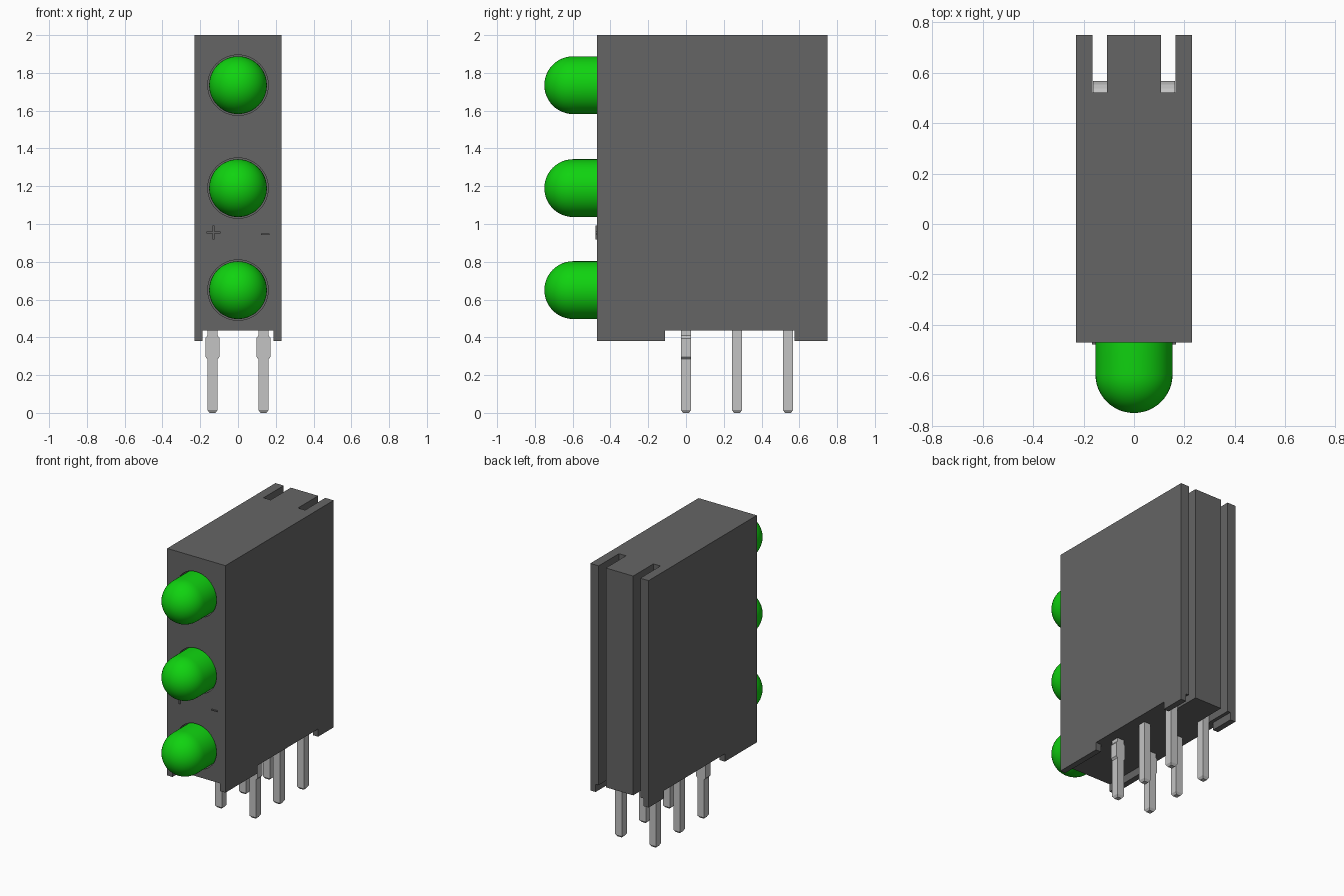
import bpy, bmesh, math
from mathutils import Matrix, Vector

cube = bpy.data.objects.get("Cube")
if cube:
    bpy.data.objects.remove(cube, do_unlink=True)


def material(name, rgb):
    m = bpy.data.materials.new(name)
    m.use_nodes = True
    m.diffuse_color = (*rgb, 1)
    m.node_tree.nodes["Principled BSDF"].inputs["Base Color"].default_value = (*rgb, 1)
    return m


GREY = material("dark grey plastic", (0.13, 0.13, 0.13))
GREEN = material("green lens", (0.005, 0.65, 0.005))
METAL = material("tinned metal", (0.55, 0.55, 0.55))


def finish(name, bm, mat):
    bmesh.ops.recalc_face_normals(bm, faces=bm.faces)
    me = bpy.data.meshes.new(name)
    bm.to_mesh(me)
    bm.free()
    me.materials.append(mat)
    ob = bpy.data.objects.new(name, me)
    bpy.context.collection.objects.link(ob)
    return ob


def smooth(ob):
    bpy.ops.object.select_all(action='DESELECT')
    ob.select_set(True)
    bpy.context.view_layer.objects.active = ob
    bpy.ops.object.shade_smooth_by_angle(angle=math.radians(35))


def box(name, x, y, z, mat):
    """Box from (min, max) ranges."""
    bm = bmesh.new()
    bmesh.ops.create_cube(bm, size=1)
    for v in bm.verts:
        v.co = Vector([r[0] if c < 0 else r[1] for c, r in zip(v.co, (x, y, z))])
    return finish(name, bm, mat)


def prism(name, points, offset, mat):
    """Extrude a closed outline along offset."""
    bm = bmesh.new()
    face = bm.faces.new([bm.verts.new(p) for p in points])
    out = bmesh.ops.extrude_face_region(bm, geom=[face])
    bmesh.ops.translate(bm, vec=offset,
                        verts=[g for g in out["geom"] if isinstance(g, bmesh.types.BMVert)])
    return finish(name, bm, mat)


FRONT, BACK, FLOOR, TOP = -0.47, 0.75, 0.435, 2.0
LED_HEIGHTS = (0.65, 1.19, 1.735)
PIN_Y = (0.0, 0.27, 0.54)
PIN_X, HALF = 0.135, 0.027

# Housing: plan outline with two open slots in the back
half = [(0.23, FRONT), (0.23, BACK), (0.164, BACK), (0.164, 0.522), (0.108, 0.522), (0.108, BACK)]
outline = half + [(-x, y) for x, y in reversed(half)]
housing = prism("housing", [(x, y, FLOOR) for x, y in outline], (0, 0, TOP - FLOOR), GREY)

# Round lens holes, cut slightly wider than the lenses
bm = bmesh.new()
for z in LED_HEIGHTS:
    bmesh.ops.create_cone(bm, cap_ends=True, segments=48, radius1=0.16, radius2=0.16, depth=0.2,
                          matrix=Matrix.Translation((0, FRONT, z)) @ Matrix.Rotation(math.pi / 2, 4, 'X'))
cutter = finish("lens_hole_cutter", bm, GREY)
cutter.hide_render = True
cutter.hide_viewport = True
cut = housing.modifiers.new("lens holes", 'BOOLEAN')
cut.operation = 'DIFFERENCE'
cut.solver = 'EXACT'
cut.object = cutter

# Standoff feet along both sides
for side, s in (("left", 1), ("right", -1)):
    x = sorted((s * 0.188, s * 0.23))
    box(f"front_foot_{side}", x, (FRONT, -0.11), (0.38, FLOOR), GREY)
    box(f"back_foot_{side}", x, (0.575, BACK), (0.38, FLOOR), GREY)

# Raised polarity ridges on the front
ridge_y = (FRONT - 0.008, FRONT)
box("cross_ridge_upright", (-0.135, -0.125), ridge_y, (0.918, 0.992), GREY)
box("cross_ridge_level", (-0.167, -0.093), ridge_y, (0.95, 0.96), GREY)
box("bar_ridge", (0.123, 0.167), ridge_y, (0.941, 0.949), GREY)

# Domed lenses: revolved profile about the y axis
RADIUS = 0.153
profile = [(0, -0.37), (RADIUS, -0.37), (RADIUS, -0.597)]
profile += [(RADIUS * math.cos(a), -0.597 - RADIUS * math.sin(a))
            for a in (math.pi / 2 * i / 12 for i in range(1, 13))]
for label, z in zip(("lower", "middle", "upper"), LED_HEIGHTS):
    bm = bmesh.new()
    verts = [bm.verts.new((r, y, z)) for r, y in profile]
    edges = [bm.edges.new(pair) for pair in zip(verts, verts[1:])]
    bmesh.ops.spin(bm, geom=verts + edges, cent=(0, 0, z), axis=(0, 1, 0),
                   angle=math.tau, steps=48)
    bmesh.ops.remove_doubles(bm, verts=bm.verts, dist=0.0005)
    smooth(finish(f"{label}_lens", bm, GREEN))


# Leads: rise from a chamfered tip, bend and run forward to their lens
def lead(name, x, y, top, shoulder):
    rings = [(0, 0.6), (0.016, 1)]
    if shoulder:
        rings += [(0.285, 1), (0.297, 1.4), (0.395, 1.4), (0.41, 1)]
    path = [(y, z, HALF * k, HALF * (k if k < 1 else 1), 0) for z, k in rings]
    bend = 0.07
    for i in range(7):
        a = math.pi / 2 * i / 6
        path.append((y - bend + bend * math.cos(a), top - bend + bend * math.sin(a), HALF, HALF, a))
    path.append((-0.36, top, HALF, HALF, math.pi / 2))
    bm = bmesh.new()
    loops = []
    for py, pz, w, d, a in path:
        loops.append([bm.verts.new((x + sx * w, py + sy * d * math.cos(a), pz + sy * d * math.sin(a)))
                      for sx, sy in ((-1, -1), (1, -1), (1, 1), (-1, 1))])
    for lo, hi in zip(loops, loops[1:]):
        for i in range(4):
            j = (i + 1) % 4
            bm.faces.new((lo[i], lo[j], hi[j], hi[i]))
    bm.faces.new(loops[0])
    bm.faces.new(loops[-1])
    finish(name, bm, METAL)


for row, y, z in zip(("front", "middle", "back"), PIN_Y, LED_HEIGHTS):
    for side, s in (("left", 1), ("right", -1)):
        lead(f"{row}_lead_{side}", s * PIN_X, y, z, row == "front")
